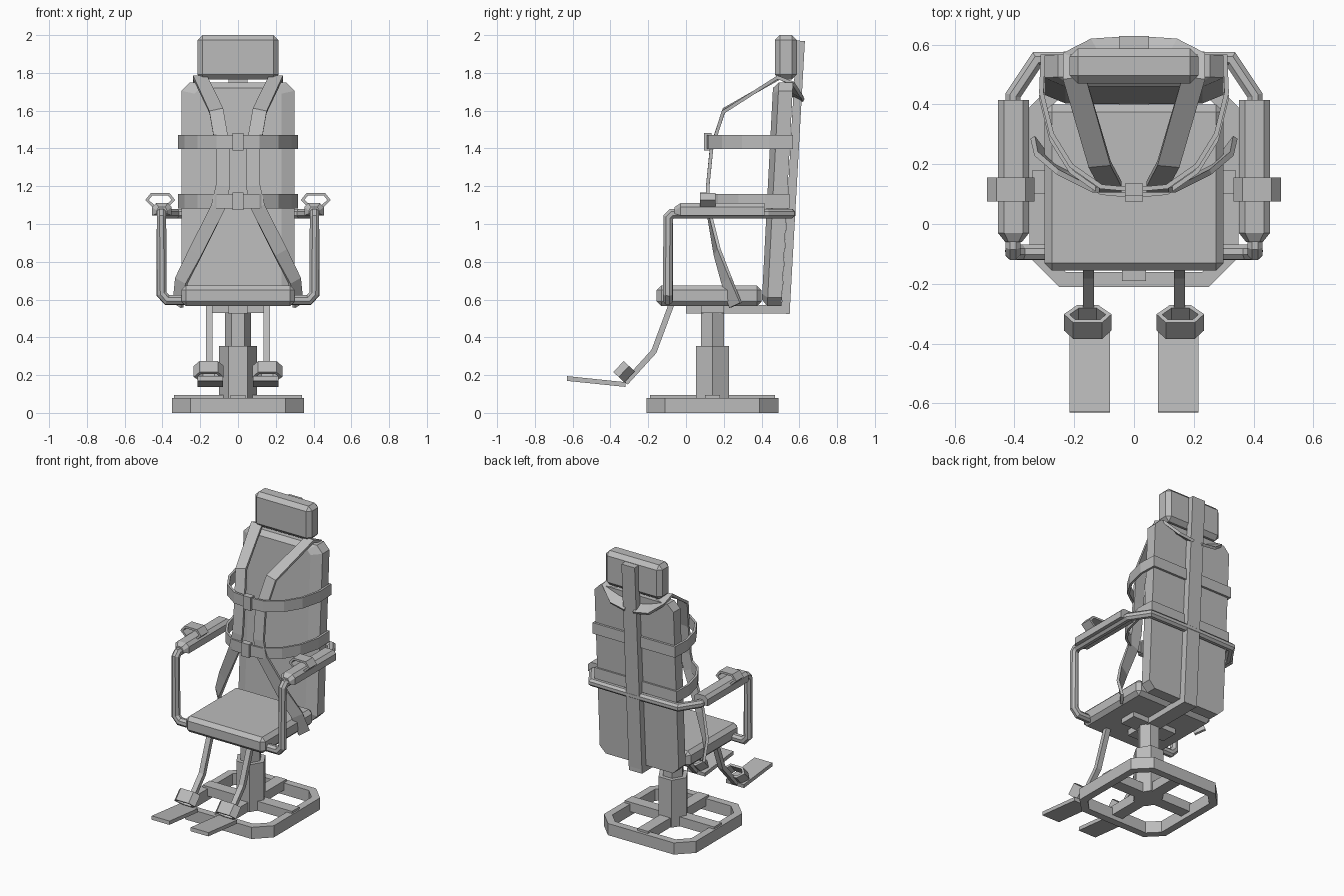
import bpy, bmesh
from math import cos, sin, pi, radians
from mathutils import Vector, Matrix

cube = bpy.data.objects.get("Cube")
if cube:
    bpy.data.objects.remove(cube, do_unlink=True)

GREY = (0.5, 0.5, 0.5, 1)
mat = bpy.data.materials.new("plain_grey")
mat.use_nodes = True
mat.diffuse_color = GREY
mat.node_tree.nodes["Principled BSDF"].inputs["Base Color"].default_value = GREY
LEAN = 0.052


def finish(name, bm, mirror=False, bevel=0):
    bmesh.ops.recalc_face_normals(bm, faces=bm.faces[:])
    mesh = bpy.data.meshes.new(name)
    bm.to_mesh(mesh)
    bm.free()
    mesh.materials.append(mat)
    ob = bpy.data.objects.new(name, mesh)
    bpy.context.collection.objects.link(ob)
    if bevel:
        mod = ob.modifiers.new("chamfer", 'BEVEL')
        mod.width, mod.segments = bevel, 1
    if mirror:
        ob.modifiers.new("mirror", 'MIRROR').use_mirror_merge = False
    return ob


def loft(name, rings, closed=False, **kw):
    """Skin a list of equal-length rings; cap the ends unless closed."""
    bm = bmesh.new()
    rows = [[bm.verts.new(p) for p in ring] for ring in rings]
    n = len(rows[0])
    pairs = list(zip(rows, rows[1:] + rows[:1]))
    for a, b in pairs if closed else pairs[:-1]:
        for i in range(n):
            j = (i + 1) % n
            bm.faces.new((a[i], a[j], b[j], b[i]))
    if not closed:
        bm.faces.new(rows[0])
        bm.faces.new(rows[-1])
    return finish(name, bm, **kw)


def sweep(name, path, section, normals, closed=False, **kw):
    """Mitred sweep; normals is one start normal or one per point."""
    pts = [Vector(p) for p in path]
    last = len(pts) - 1
    rings, n = [], None
    for i, p in enumerate(pts):
        d1 = (p - pts[i - 1]).normalized() if i or closed else None
        d2 = (pts[(i + 1) % len(pts)] - p).normalized() if i < last or closed else None
        d1, d2 = d1 or d2, d2 or d1
        t = (d1 + d2).normalized()
        n = Vector(normals[i]) if isinstance(normals, list) else n or Vector(normals)
        n = (n - t * n.dot(t)).normalized()
        side = t.cross(n)
        bend = d2 - d1
        stretch = 1 / max(t.dot(d1), 0.5) - 1
        b = bend.normalized() if bend.length > 1e-4 else Vector()
        ring = []
        for u, v in section:
            o = side * u + n * v
            ring.append(p + o + b * o.dot(b) * stretch)
        rings.append(ring)
    return loft(name, rings, closed, **kw)


def box(name, x, y, z, bevel=0, **kw):
    """Box from (low, high) ranges."""
    bm = bmesh.new()
    bmesh.ops.create_cube(bm, size=1)
    for v in bm.verts:
        v.co = [r[0] + (c + 0.5) * (r[1] - r[0]) for r, c in zip((x, y, z), v.co)]
    return finish(name, bm, bevel=bevel, **kw)


def rect(w, h):
    return [(-w / 2, -h / 2), (w / 2, -h / 2), (w / 2, h / 2), (-w / 2, h / 2)]


def ngon(r, n=8):
    return [(r * cos(2 * pi * (i + 0.5) / n), r * sin(2 * pi * (i + 0.5) / n)) for i in range(n)]


def octagon(hx, lo, hi, c):
    """Rectangle outline with cut corners."""
    return [(-hx + c, lo), (hx - c, lo), (hx, lo + c), (hx, hi - c),
            (hx - c, hi), (-hx + c, hi), (-hx, hi - c), (-hx, lo + c)]


# Floor ring, cross bars and column
ring = [(x, y + 0.14, 0.04) for x, y in octagon(0.325, -0.325, 0.325, 0.085)]
sweep("base_ring", ring, rect(0.05, 0.08), (0, 0, 1), closed=True)
box("base_bar_side", (-0.34, 0.34), (0.1, 0.18), (0.03, 0.095))
box("base_bar_long", (-0.04, 0.04), (-0.19, 0.47), (0.03, 0.095))
for name, r, lo, hi in (("column_lower", 0.1, 0.03, 0.355), ("column_upper", 0.07, 0.355, 0.53)):
    loft(name, [[(r * cos(k * pi / 3), 0.14 + r * sin(k * pi / 3), z) for k in range(6)]
                for z in (lo, hi)])

# Seat with its support
box("seat_support_long", (-0.05, 0.05), (0, 0.55), (0.525, 0.57))
box("seat_support_side", (-0.17, 0.17), (0.08, 0.2), (0.53, 0.57))
box("seat", (-0.3, 0.3), (-0.155, 0.4), (0.565, 0.675), bevel=0.025)

# Leaning backrest, spine and headrest
sections = ((0.40, 0.23, 0.60, 1.72, 0.03), (0.43, 0.3, 0.565, 1.75, 0.045),
            (0.505, 0.3, 0.565, 1.75, 0.045))
loft("backrest", [[(x, y + (z - 0.56) * LEAN, z) for x, z in octagon(h, lo, hi, c)]
                  for y, h, lo, hi, c in sections])
sweep("spine", [(0, 0.526, 0.525), (0, 0.607, 1.97)], rect(0.1, 0.045), (0, 1, 0))
box("headrest", (-0.215, 0.215), (0.47, 0.588), (1.765, 2.0), bevel=0.027)

# Straps round the torso, with buckles
half = [(0.11, 0.125), (0.21, 0.195), (0.275, 0.3), (0.31, 0.44), (0.305, 0.56)]
loop = [(0, 0.115)] + half + [(-x, y) for x, y in reversed(half)]
for name, z, dy in (("chest", 1.435, 0), ("waist", 1.12, -0.02)):
    sweep(name + "_strap", [(x, y + dy, z) for x, y in loop], rect(0.015, 0.075),
          (0, 0, 1), closed=True)
    box(name + "_buckle", (-0.03, 0.03), (0.095 + dy, 0.135 + dy), (z - 0.045, z + 0.047))

# Harness straps over the shoulders and down to the seat sides
harness = [(0.03, 0.59, 1.67), (0.13, 0.585, 1.69), (0.2, 0.55, 1.75), (0.2, 0.49, 1.775),
           (0.115, 0.2, 1.6), (0.08, 0.135, 1.4), (0.08, 0.115, 1.2), (0.105, 0.115, 1.09),
           (0.225, 0.165, 0.85), (0.3, 0.215, 0.7), (0.318, 0.262, 0.57)]
facing = [(0, 0.5, 1), (0, 0.6, 1), (0, 0.4, 1), (0, 0, 1), (0, -1, 0.5), (0, -1, 0),
          (0, -1, 0), (0, -1, 0), (0.3, -1, 0), (0.6, -0.8, 0), (0.8, -0.6, 0)]
sweep("harness_straps", harness, rect(0.075, 0.018), facing, mirror=True)

# Arm frames, running from behind the back round to the seat
frame = [(0, 0.555, 1.055), (0.325, 0.55, 1.055), (0.405, 0.43, 1.055), (0.405, -0.075, 1.055),
         (0.405, -0.095, 1.035), (0.405, -0.095, 0.63), (0.375, -0.095, 0.598),
         (0.27, -0.095, 0.598)]
sweep("arm_frames", frame, ngon(0.027), (0, 0, 1), mirror=True)


def pad_ring(y, w, lo, hi):
    return [(0.403 + x, y, z) for x, z in
            ((-w, lo), (w, lo), (w, hi - 0.02), (w * 0.6, hi), (-w * 0.6, hi), (-w, hi - 0.02))]


loft("arm_pads", [pad_ring(-0.06, 0.028, 1.055, 1.09), pad_ring(-0.03, 0.052, 1.045, 1.11),
                  pad_ring(0.415, 0.052, 1.045, 1.11)], mirror=True)

# Wrist and ankle cuffs share one shape
cuff = [(0.07, 0.002), (0.045, 0.033), (-0.045, 0.033), (-0.07, 0.002), (-0.033, -0.033),
        (0.033, -0.033)]
for name, centre, tilt in (("wrist_cuffs", (0.412, 0.115, 1.125), 0),
                           ("ankle_cuffs", (0.155, -0.328, 0.218), 47)):
    m = Matrix.Translation(centre) @ Matrix.Rotation(radians(tilt), 4, 'X')
    axis = m.to_3x3() @ Vector((0, 1, 0))
    sweep(name, [m @ Vector((x, 0, z)) for x, z in cuff], rect(0.014, 0.08), axis,
          closed=True, mirror=True)

# Leg rods and foot plates
rod = [(0.152, -0.075, 0.58), (0.152, -0.17, 0.325), (0.152, -0.32, 0.16)]
sweep("leg_rods", rod, rect(0.036, 0.03), (0, -1, 0), mirror=True)
sweep("foot_plates", [(0.148, -0.32, 0.15), (0.148, -0.63, 0.182)], rect(0.135, 0.025),
      (0, 0, 1), mirror=True)
